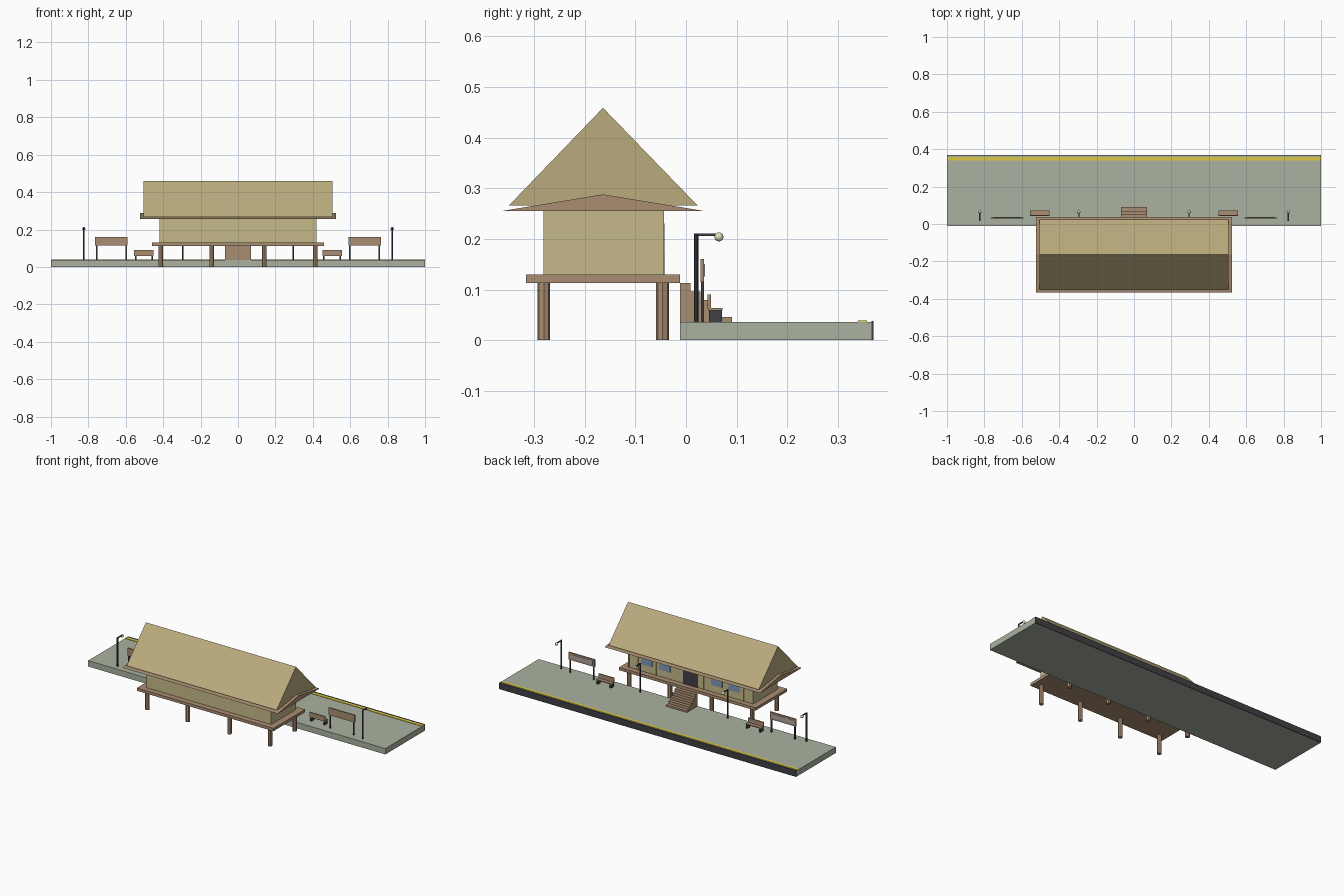
import bpy, bmesh, math
from mathutils import Matrix

if "Cube" in bpy.data.objects:
    bpy.data.objects.remove(bpy.data.objects["Cube"])


def mat(name, r, g, b):
    m = bpy.data.materials.new(name)
    m.diffuse_color = ((r / 255) ** 2.2, (g / 255) ** 2.2, (b / 255) ** 2.2, 1)
    m.use_nodes = True
    m.node_tree.nodes["Principled BSDF"].inputs["Base Color"].default_value = m.diffuse_color
    return m


STONE = mat("stone", 168, 176, 158)
THATCH = mat("thatch", 184, 170, 124)
WALL = mat("wall", 196, 184, 136)
WOOD = mat("wood", 168, 140, 112)
DARK = mat("dark_metal", 66, 66, 72)
YELLOW = mat("yellow_paint", 222, 200, 70)
GLASS = mat("glass", 125, 155, 185)
GLOBE = mat("globe", 225, 220, 190)
PANEL = mat("panel", 175, 165, 160)


def finish(name, bm, m):
    bmesh.ops.recalc_face_normals(bm, faces=bm.faces)
    me = bpy.data.meshes.new(name)
    bm.to_mesh(me)
    bm.free()
    me.materials.append(m)
    ob = bpy.data.objects.new(name, me)
    bpy.context.collection.objects.link(ob)
    return ob


def box(name, x, y, z, m):
    """Box from (min, max) ranges."""
    bm = bmesh.new()
    c = [(a + b) / 2 for a, b in (x, y, z)]
    s = [b - a for a, b in (x, y, z)]
    bmesh.ops.create_cube(bm, size=1, matrix=Matrix.Translation(c) @ Matrix.Diagonal((*s, 1)))
    return finish(name, bm, m)


def prism(name, profile, half, m):
    """Extrude a (y, z) profile along x."""
    bm = bmesh.new()
    f = bm.faces.new([bm.verts.new((-half, y, z)) for y, z in profile])
    r = bmesh.ops.extrude_face_region(bm, geom=[f])
    vs = [v for v in r["geom"] if isinstance(v, bmesh.types.BMVert)]
    bmesh.ops.translate(bm, verts=vs, vec=(2 * half, 0, 0))
    return finish(name, bm, m)


def cylinder(name, c, r, z0, z1, m, n=8):
    bm = bmesh.new()
    bmesh.ops.create_cone(bm, cap_ends=True, segments=n, radius1=r, radius2=r, depth=z1 - z0,
                          matrix=Matrix.Translation((c[0], c[1], (z0 + z1) / 2)))
    return finish(name, bm, m)


def around(c, w):
    return (c - w / 2, c + w / 2)


TOP = 0.036

# Platform with dark edge and painted line
box("platform", (-1, 1), (-0.012, 0.366), (0, TOP), STONE)
box("platform_edge", (-1, 1), (0.366, 0.37), (0, 0.038), DARK)
box("safety_line", (-1, 1), (0.34, 0.358), (TOP, 0.0385), YELLOW)

# Station house on stilts
for x in (-0.413, -0.14, 0.14, 0.413):
    for y in (-0.281, -0.046):
        cylinder("stilt", (x, y), 0.0128, 0, 0.114, WOOD)
box("deck", (-0.46, 0.46), (-0.316, -0.012), (0.113, 0.13), WOOD)
box("walls", (-0.42, 0.42), (-0.282, -0.046), (0.13, 0.256), WALL)
prism("eaves", [(-0.365, 0.255), (0.037, 0.255), (-0.164, 0.288)], 0.523, WOOD)
prism("roof", [(-0.35, 0.266), (0.023, 0.266), (-0.164, 0.459)], 0.505, THATCH)

# Door, windows and wall battens on the platform side
box("door", (-0.05, 0.05), (-0.05, -0.042), (0.13, 0.228), DARK)
for s in (-1, 1):
    for x in (0.175, 0.295):
        box("window", around(s * x, 0.075), (-0.05, -0.042), (0.173, 0.23), GLASS)
    for x in (0.085, 0.235, 0.355, 0.417):
        box("wall_batten", around(s * x, 0.006), (-0.05, -0.043), (0.13, 0.256), WALL)

# Stairs
for i in range(5):
    y = -0.012 + i * 0.0205
    box("stair_step", (-0.07, 0.07), (y, y + 0.0205), (TOP, 0.113 - i * 0.0168), WOOD)

for s in (-1, 1):
    # Benches
    bx = s * 0.503
    box("bench_seat", around(bx, 0.105), (0.043, 0.072), (0.059, 0.064), WOOD)
    box("bench_back", around(bx, 0.105), (0.042, 0.049), (0.064, 0.09), WOOD)
    for o in (-0.044, 0.044):
        box("bench_leg", around(bx + o, 0.009), (0.045, 0.071), (TOP, 0.059), DARK)

    # Sign boards
    sx = s * 0.677
    box("sign_board", around(sx, 0.175), (0.029, 0.036), (0.115, 0.16), WOOD)
    box("sign_panel", around(sx, 0.15), (0.036, 0.0375), (0.126, 0.15), PANEL)
    for o in (-0.079, 0.079):
        box("sign_post", around(sx + o, 0.008), (0.0295, 0.0355), (TOP, 0.116), DARK)

    # Lamps
    for x in (0.295, 0.825):
        lx = s * x
        cylinder("lamp_post", (lx, 0.02), 0.0045, TOP, 0.211, DARK)
        box("lamp_arm", around(lx, 0.006), (0.018, 0.066), (0.206, 0.211), DARK)
        bm = bmesh.new()
        bmesh.ops.create_uvsphere(bm, u_segments=12, v_segments=8, radius=0.009,
                                  matrix=Matrix.Translation((lx, 0.065, 0.204)))
        g = finish("lamp_globe", bm, GLOBE)
        for p in g.data.polygons:
            p.use_smooth = True
